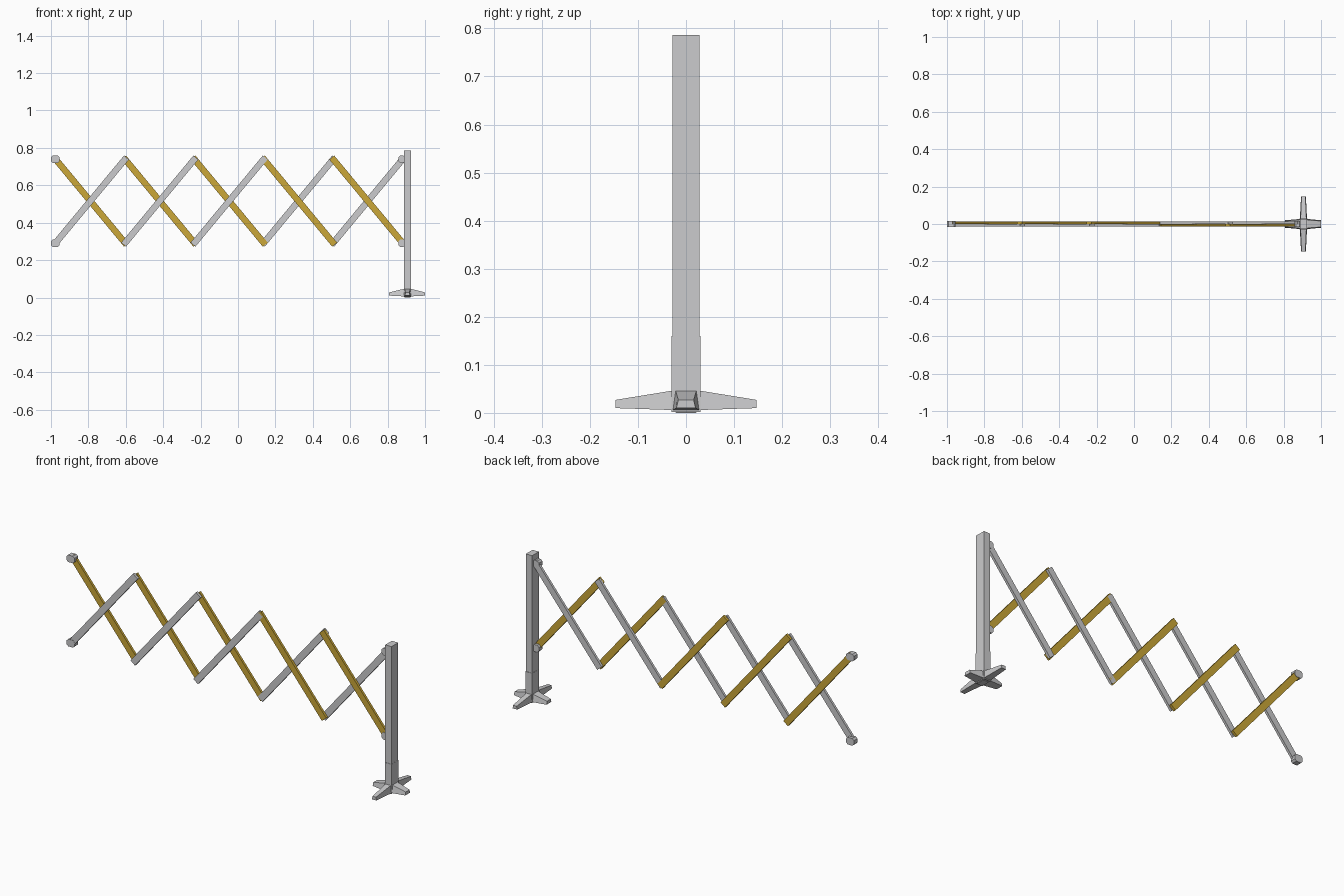
import bpy, bmesh, math
from mathutils import Matrix, Vector

if "Cube" in bpy.data.objects:
    bpy.data.objects.remove(bpy.data.objects["Cube"], do_unlink=True)


def make_material(name, color):
    mat = bpy.data.materials.new(name)
    mat.use_nodes = True
    mat.diffuse_color = color
    bsdf = next(n for n in mat.node_tree.nodes if n.type == 'BSDF_PRINCIPLED')
    bsdf.inputs["Base Color"].default_value = color
    return mat


GREY = make_material("light grey", (0.6, 0.6, 0.61, 1))
GOLD = make_material("gold yellow", (0.6, 0.39, 0.04, 1))


def finish(name, bm, mat):
    bmesh.ops.recalc_face_normals(bm, faces=bm.faces)
    mesh = bpy.data.meshes.new(name)
    bm.to_mesh(mesh)
    bm.free()
    mesh.materials.append(mat)
    obj = bpy.data.objects.new(name, mesh)
    bpy.context.scene.collection.objects.link(obj)
    return obj


def box(name, center, size, mat, angle=0.0):
    """Box turned about the y axis."""
    bm = bmesh.new()
    matrix = (Matrix.Translation(center) @ Matrix.Rotation(-angle, 4, 'Y')
              @ Matrix.Diagonal((*size, 1)))
    bmesh.ops.create_cube(bm, size=1, matrix=matrix)
    return finish(name, bm, mat)


def loft(name, sections, mat):
    """Closed solid through matching rings of points."""
    bm = bmesh.new()
    rings = [[bm.verts.new(p) for p in ring] for ring in sections]
    for a, b in zip(rings, rings[1:]):
        for i in range(len(a)):
            j = (i + 1) % len(a)
            bm.faces.new((a[i], a[j], b[j], b[i]))
    bm.faces.new(rings[0])
    bm.faces.new(rings[-1])
    return finish(name, bm, mat)


# Post with a slightly wider lower sleeve
POST_X = 0.906
box("post", (POST_X, 0, 0.394), (0.037, 0.056, 0.784), GREY)
box("post_sleeve", (POST_X, 0, 0.081), (0.039, 0.06, 0.158), GREY)

# Four tapering feet: direction, reach, hub half width, tip half width
feet = [("left", (1, 0), 0.094, 0.027, 0.02), ("right", (-1, 0), 0.098, 0.027, 0.02),
        ("front", (0, -1), 0.147, 0.019, 0.013), ("back", (0, 1), 0.147, 0.019, 0.013)]
for side, (dx, dy), reach, hub_w, tip_w in feet:
    rings = []
    start = 0.02 if dx else 0.03
    for r, w, low, high in ((0, hub_w, 0.002, 0.047), (start, hub_w, 0.006, 0.046),
                            (reach, tip_w, 0.01, 0.027)):
        rings.append([(POST_X + dx * r - dy * s * w, dy * r + dx * s * w, z)
                      for s, z in ((-1, low), (1, low), (0.8, high), (-0.8, high))])
    loft(side + "_foot", rings, GREY)

# Hub underside
loft("foot_hub", [[(POST_X + sx * w, sy * w * 1.4, z)
                   for sx, sy in ((-1, -1), (1, -1), (1, 1), (-1, 1))]
                  for w, z in ((0.015, 0), (0.02, 0.01), (0.021, 0.046))], GREY)

# Folding lattice: one gold and one grey bar crossing in every cell
CELLS, LEFT_END, RIGHT_END = 5, -0.975, 0.88
LOW, HIGH = 0.292, 0.739
DEPTH, WIDTH, OVERHANG = 0.013, 0.034, 0.012
pitch = (RIGHT_END - LEFT_END) / CELLS
length = math.hypot(pitch, HIGH - LOW)
slope = math.atan2(HIGH - LOW, pitch)
for i in range(CELLS):
    x = LEFT_END + (i + 0.5) * pitch
    gold_y = DEPTH / 2 if i < 3 else -DEPTH / 2
    for label, y, angle, mat in (("gold", gold_y, -slope, GOLD),
                                 ("grey", -gold_y, slope, GREY)):
        box(f"{label}_bar_{i + 1}", (x, y, (LOW + HIGH) / 2),
            (length + 2 * OVERHANG, DEPTH, WIDTH), mat, angle)

# Chamfered end clamps
for side, x, w in (("outer", -0.977, 0.046), ("post", 0.875, 0.036)):
    for level, z in (("lower", LOW - 0.002), ("upper", HIGH)):
        h, c = 0.038, 0.009
        outline = [(sx * (w / 2 - a), sz * (h / 2 - b))
                   for sx, sz, a, b in ((-1, -1, 0, c), (-1, -1, c, 0), (1, -1, c, 0),
                                        (1, -1, 0, c), (1, 1, 0, c), (1, 1, c, 0),
                                        (-1, 1, c, 0), (-1, 1, 0, c))]
        loft(f"{side}_{level}_clamp",
             [[(x + px, y, z + pz) for px, pz in outline] for y in (-0.015, 0.015)], GREY)
